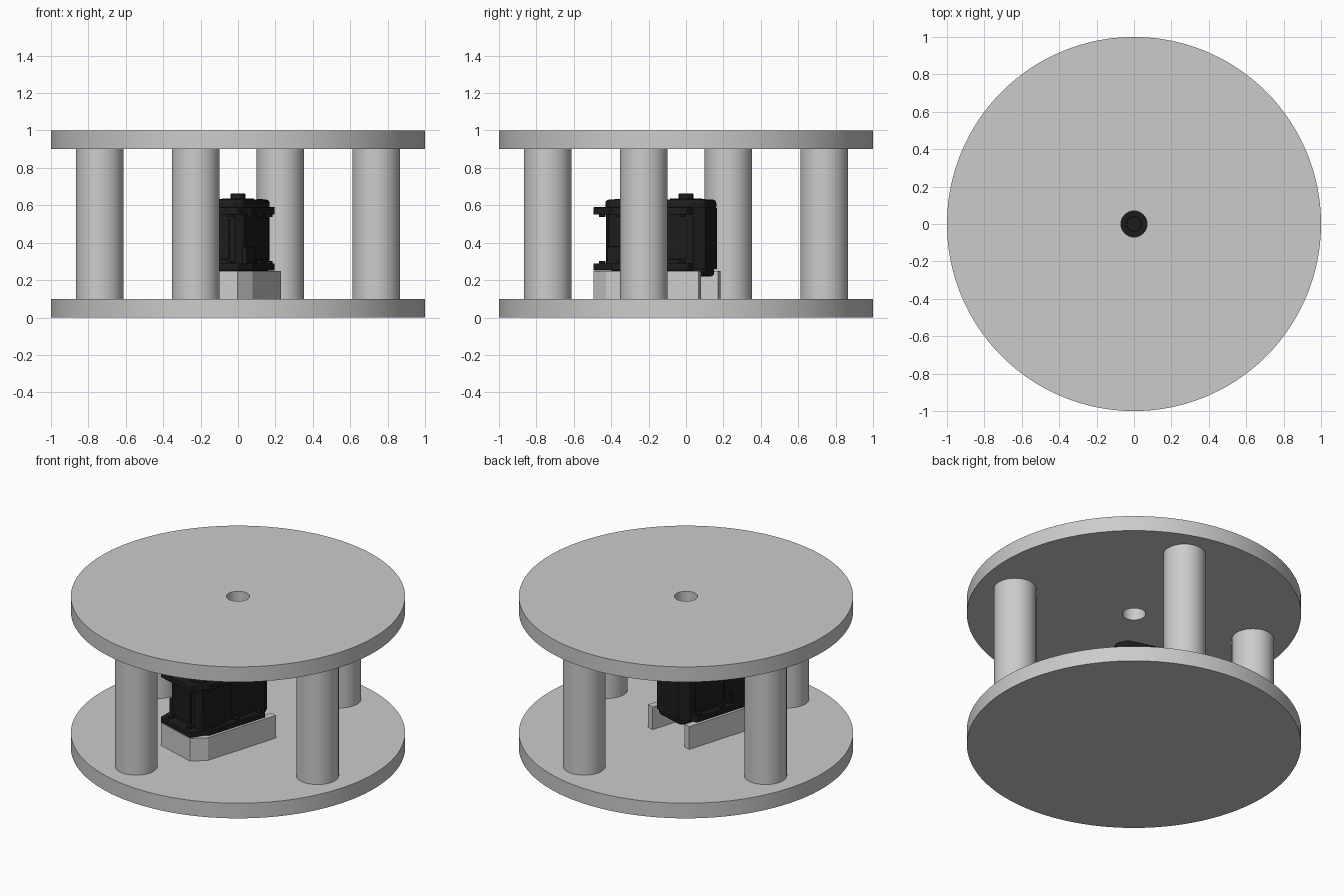
import bpy, bmesh
from math import radians, cos, sin, pi

if "Cube" in bpy.data.objects:
    bpy.data.objects.remove(bpy.data.objects["Cube"])

TURN = radians(-17)          # pillars and motor share this turn about z

black = bpy.data.materials.new("black_plastic")
black.diffuse_color = (0.012, 0.012, 0.012, 1)
black.use_nodes = True
black.node_tree.nodes["Principled BSDF"].inputs["Base Color"].default_value = black.diffuse_color


def finish(bm, name, mat=None, bevel=0, turn=TURN):
    bmesh.ops.remove_doubles(bm, verts=bm.verts, dist=1e-5)
    bmesh.ops.recalc_face_normals(bm, faces=bm.faces)
    me = bpy.data.meshes.new(name)
    bm.to_mesh(me)
    bm.free()
    ob = bpy.data.objects.new(name, me)
    bpy.context.collection.objects.link(ob)
    ob.rotation_euler.z = turn
    if mat:
        me.materials.append(mat)
    if bevel:
        m = ob.modifiers.new("bevel", 'BEVEL')
        m.width, m.segments, m.limit_method = bevel, 3, 'ANGLE'
        m.angle_limit = radians(40)
    bpy.ops.object.select_all(action='DESELECT')
    ob.select_set(True)
    bpy.context.view_layer.objects.active = ob
    bpy.ops.object.shade_smooth_by_angle(angle=radians(30))
    return ob


def add_prism(bm, outline, z0, z1):
    face = bm.faces.new([bm.verts.new((x, y, z0)) for x, y in outline])
    ext = bmesh.ops.extrude_face_region(bm, geom=[face])
    top = [v for v in ext['geom'] if isinstance(v, bmesh.types.BMVert)]
    bmesh.ops.translate(bm, verts=top, vec=(0, 0, z1 - z0))


def prism(name, outline, z0, z1, mat=None, bevel=0):
    bm = bmesh.new()
    add_prism(bm, outline, z0, z1)
    return finish(bm, name, mat, bevel)


def box(name, x0, x1, y0, y1, z0, z1, mat=None, bevel=0):
    return prism(name, [(x0, y0), (x1, y0), (x1, y1), (x0, y1)], z0, z1, mat, bevel)


def circle(x, y, r, n):
    return [(x + r * cos(2 * pi * i / n), y + r * sin(2 * pi * i / n)) for i in range(n)]


def mirrored(half):
    """Close a right-hand half outline across x = 0."""
    return half + [(-x, y) for x, y in reversed(half)]


# Base plate
prism("base_plate", circle(0, 0, 1, 128), 0, 0.1)

# Top plate with a centre hole
bm = bmesh.new()
profile = [(0.07, 0.9), (1, 0.9), (1, 1), (0.07, 1)]
vs = [bm.verts.new((r, 0, z)) for r, z in profile]
edges = [bm.edges.new((vs[i], vs[(i + 1) % 4])) for i in range(4)]
bmesh.ops.spin(bm, geom=vs + edges, cent=(0, 0, 0), axis=(0, 0, 1),
               angle=2 * pi, steps=128, use_merge=True)
finish(bm, "top_plate")

# Four pillars
for i in range(4):
    a = i * pi / 2
    prism(f"pillar_{i + 1}", circle(0.773 * cos(a), 0.773 * sin(a), 0.127, 64), 0.1, 0.9)

# Motor mount: U-shaped wall with chamfered front corners, open at the back
outer = [(0.2, 0.132), (0.2, -0.385), (0.142, -0.475)]
inner = [(0.155, 0.132), (0.155, -0.37), (0.118, -0.43)]
prism("motor_mount", mirrored(outer) + list(reversed(mirrored(inner))), 0.1, 0.25)

# Motor case: middle body, top cap, bottom cap
body = mirrored([(0.11, -0.415), (0.15, -0.385), (0.15, 0.085), (0.105, 0.14)])
body = [(0.11, -0.415), (0.15, -0.385), (0.15, 0.085), (0.105, 0.14),
        (-0.105, 0.14), (-0.15, 0.085), (-0.15, -0.385), (-0.11, -0.415)]
prism("motor_body", body, 0.26, 0.585, black)
prism("motor_top_cap", [(x * 1.005, y * 1.005) for x, y in body], 0.575, 0.63, black, 0.018)
prism("motor_bottom_cap", [(x * 0.95, y * 0.93) for x, y in body], 0.22, 0.27, black, 0.018)

# Mounting flanges, upper and lower
flange = mirrored([(0.142, -0.475), (0.168, -0.385), (0.188, -0.36), (0.188, 0.06), (0.15, 0.08)])
for label, z0, z1 in (("lower", 0.252, 0.29), ("upper", 0.55, 0.59)):
    prism(label + "_flange", flange, z0, z1, black, 0.004)

# Nuts on the flanges
bm = bmesh.new()
for z0, z1 in ((0.285, 0.302), (0.537, 0.555)):
    for s in (-1, 1):
        for y in (-0.32, -0.14, 0.03):
            add_prism(bm, circle(s * 0.165, y, 0.018, 6), z0, z1)
        add_prism(bm, circle(s * 0.09, -0.44, 0.018, 6), z0, z1)
finish(bm, "flange_nuts", black)

# Screw heads on the top cap
bm = bmesh.new()
for s in (-1, 1):
    for y in (-0.35, 0.06):
        add_prism(bm, circle(s * 0.105, y, 0.016, 16), 0.625, 0.634)
finish(bm, "cap_screws", black)

# Side connectors and raised side panels
for label, s in (("left", -1), ("right", 1)):
    a, b = sorted((s * 0.14, s * 0.168))
    box(label + "_connector", a, b, -0.39, -0.22, 0.28, 0.38, black, 0.004)
    a, b = sorted((s * 0.14, s * 0.157))
    box(label + "_side_panel", a, b, -0.17, 0.05, 0.31, 0.53, black, 0.004)

# Front panel
box("front_panel", -0.08, 0.08, -0.425, -0.40, 0.31, 0.53, black, 0.004)

# Output shaft with collar
prism("shaft_collar", circle(0, 0, 0.085, 48), 0.62, 0.636, black)
prism("output_shaft", circle(0, 0, 0.04, 32), 0.62, 0.662, black, 0.004)
